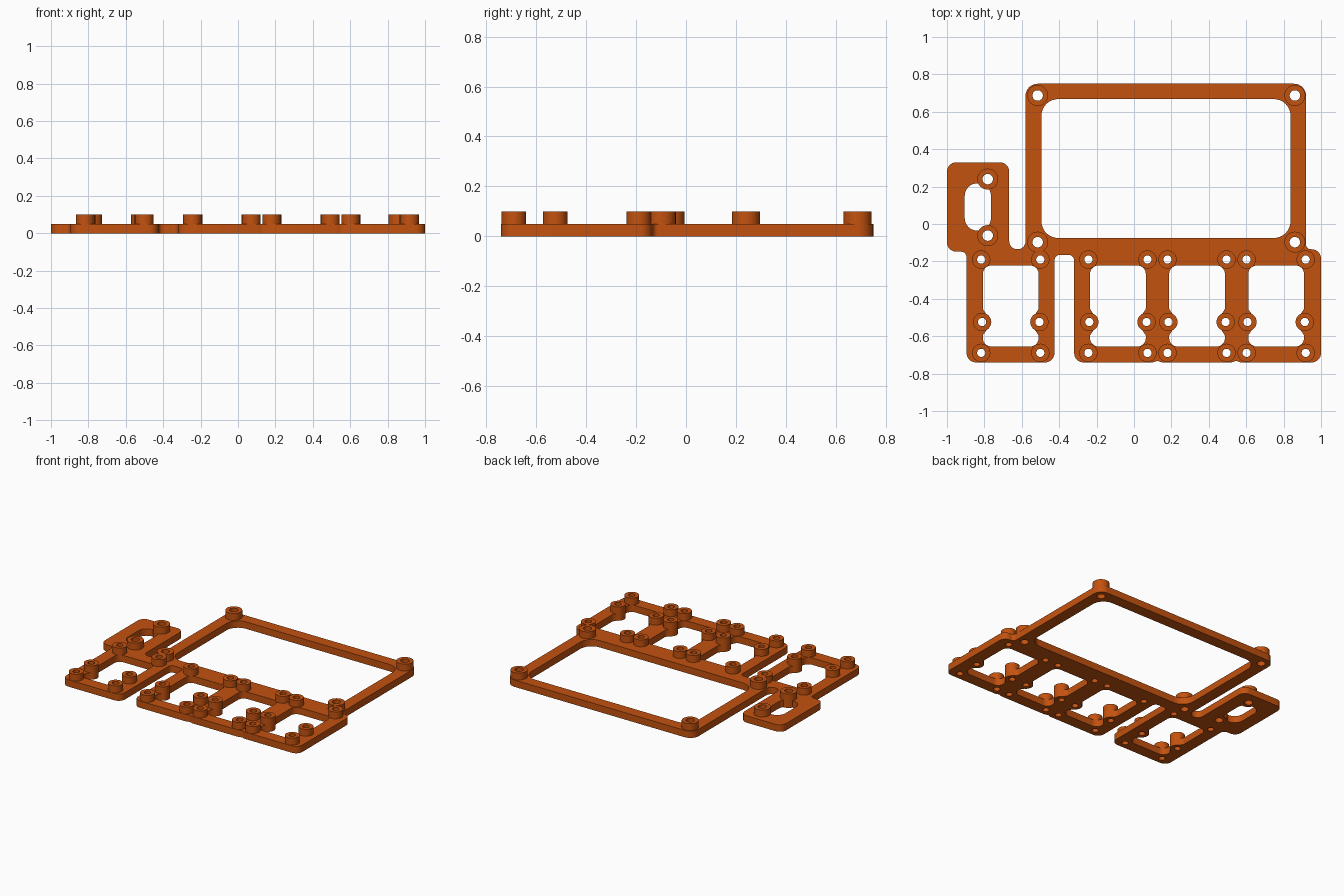
import bpy, bmesh, math
from mathutils import Vector

if "Cube" in bpy.data.objects:
    bpy.data.objects.remove(bpy.data.objects["Cube"])

PLATE, TOP = 0.05, 0.10


def fillet(points, steps=8):
    """Round each (x, y, radius) corner of a closed polygon."""
    out, n = [], len(points)
    for i, (x, y, r) in enumerate(points):
        p = Vector((x, y))
        if r == 0:
            out.append(p)
            continue
        a = (Vector(points[i - 1][:2]) - p).normalized()
        b = (Vector(points[(i + 1) % n][:2]) - p).normalized()
        half = a.angle(b) / 2
        centre = p + (a + b).normalized() * (r / math.sin(half))
        t = r / math.tan(half)
        s, e = p + a * t - centre, p + b * t - centre
        a0 = math.atan2(s.y, s.x)
        d = (math.atan2(e.y, e.x) - a0 + math.pi) % (2 * math.pi) - math.pi
        for k in range(steps + 1):
            w = a0 + d * k / steps
            out.append(centre + Vector((math.cos(w), math.sin(w))) * r)
    return out


def circle(x, y, r, n=32):
    return [Vector((x + r * math.cos(2 * math.pi * k / n),
                    y + r * math.sin(2 * math.pi * k / n))) for k in range(n)]


def rect(x0, y0, x1, y1, r):
    return fillet([(x0, y0, r), (x1, y0, r), (x1, y1, r), (x0, y1, r)])


def prisms(name, loops, z0, z1):
    """One object made of vertical prisms."""
    bm = bmesh.new()
    for loop in loops:
        face = bm.faces.new([bm.verts.new((p.x, p.y, z0)) for p in loop])
        ext = bmesh.ops.extrude_face_region(bm, geom=[face])
        vs = [g for g in ext["geom"] if isinstance(g, bmesh.types.BMVert)]
        bmesh.ops.translate(bm, verts=vs, vec=(0, 0, z1 - z0))
    bmesh.ops.recalc_face_normals(bm, faces=bm.faces[:])
    mesh = bpy.data.meshes.new(name)
    bm.to_mesh(mesh)
    bm.free()
    obj = bpy.data.objects.new(name, mesh)
    bpy.context.collection.objects.link(obj)
    return obj


def combine(target, tool, operation):
    mod = target.modifiers.new(operation, "BOOLEAN")
    mod.operation, mod.solver, mod.object = operation, "EXACT", tool
    mod.use_self = True
    bpy.context.view_layer.objects.active = target
    bpy.ops.object.modifier_apply(modifier=mod.name)
    bpy.data.objects.remove(tool)


# Plate outline, counter-clockwise from the lower left bay
outline = fillet([
    (-0.895, -0.74, 0.05), (-0.425, -0.74, 0.05),
    (-0.425, -0.165, 0.03), (-0.32, -0.165, 0.03),      # gap between bays
    (-0.32, -0.74, 0.05),
    (0.10, -0.74, 0), (0.125, -0.732, 0), (0.15, -0.74, 0),
    (0.52, -0.74, 0), (0.547, -0.732, 0), (0.57, -0.74, 0),
    (1.0, -0.74, 0.05), (1.0, -0.135, 0.05),
    (0.92, -0.135, 0.025), (0.92, 0.75, 0.065),
    (-0.58, 0.75, 0.065), (-0.58, -0.135, 0.042),
    (-0.667, -0.135, 0.042), (-0.667, 0.33, 0.05),      # slot beside bracket
    (-1.0, 0.33, 0.05), (-1.0, -0.148, 0.05),
    (-0.895, -0.148, 0.03),
])
plate = prisms("mounting_plate", [outline], 0, PLATE)

# Windows: large frame, side bracket, four bays with narrowed waists
bays = [-0.659, -0.086, 0.337, 0.76]
windows = [rect(-0.495, -0.075, 0.837, 0.668, 0.09),
           rect(-0.905, -0.035, -0.765, 0.217, 0.066)]
side = [(0.149, -0.655, 0.045), (0.149, -0.595, 0.015), (0.115, -0.545, 0),
        (0.115, -0.505, 0), (0.149, -0.455, 0.02), (0.149, -0.222, 0.045)]
for c in bays:
    windows.append(fillet([(c + x, y, r) for x, y, r in side] +
                          [(c - x, y, r) for x, y, r in reversed(side)]))
combine(plate, prisms("window_cutter", windows, -0.1, 0.2), "DIFFERENCE")

# Standoffs and their through holes
large = [(x, y) for x in (-0.515, 0.86) for y in (-0.097, 0.687)]
large += [(-0.782, 0.24), (-0.782, -0.062)]
small = [(c + s * dx, y) for c in bays for s in (-1, 1)
         for dx, y in ((0.158, -0.19), (0.153, -0.524), (0.158, -0.689))]
bosses = [circle(x, y, 0.056) for x, y in large] + \
         [circle(x, y, 0.049) for x, y in small]
holes = [circle(x, y, 0.028) for x, y in large] + \
        [circle(x, y, 0.022) for x, y in small]
combine(plate, prisms("standoffs", bosses, 0, TOP), "UNION")
combine(plate, prisms("hole_cutter", holes, -0.1, 0.2), "DIFFERENCE")

# Colour and shading
orange = bpy.data.materials.new("orange")
orange.diffuse_color = (0.55, 0.085, 0.005, 1)
orange.use_nodes = True
orange.node_tree.nodes["Principled BSDF"].inputs["Base Color"].default_value = orange.diffuse_color
plate.data.materials.clear()
plate.data.materials.append(orange)
for f in plate.data.polygons:
    f.material_index = 0
bpy.ops.object.select_all(action="DESELECT")
plate.select_set(True)
bpy.context.view_layer.objects.active = plate
bpy.ops.object.shade_smooth_by_angle(angle=math.radians(30))
